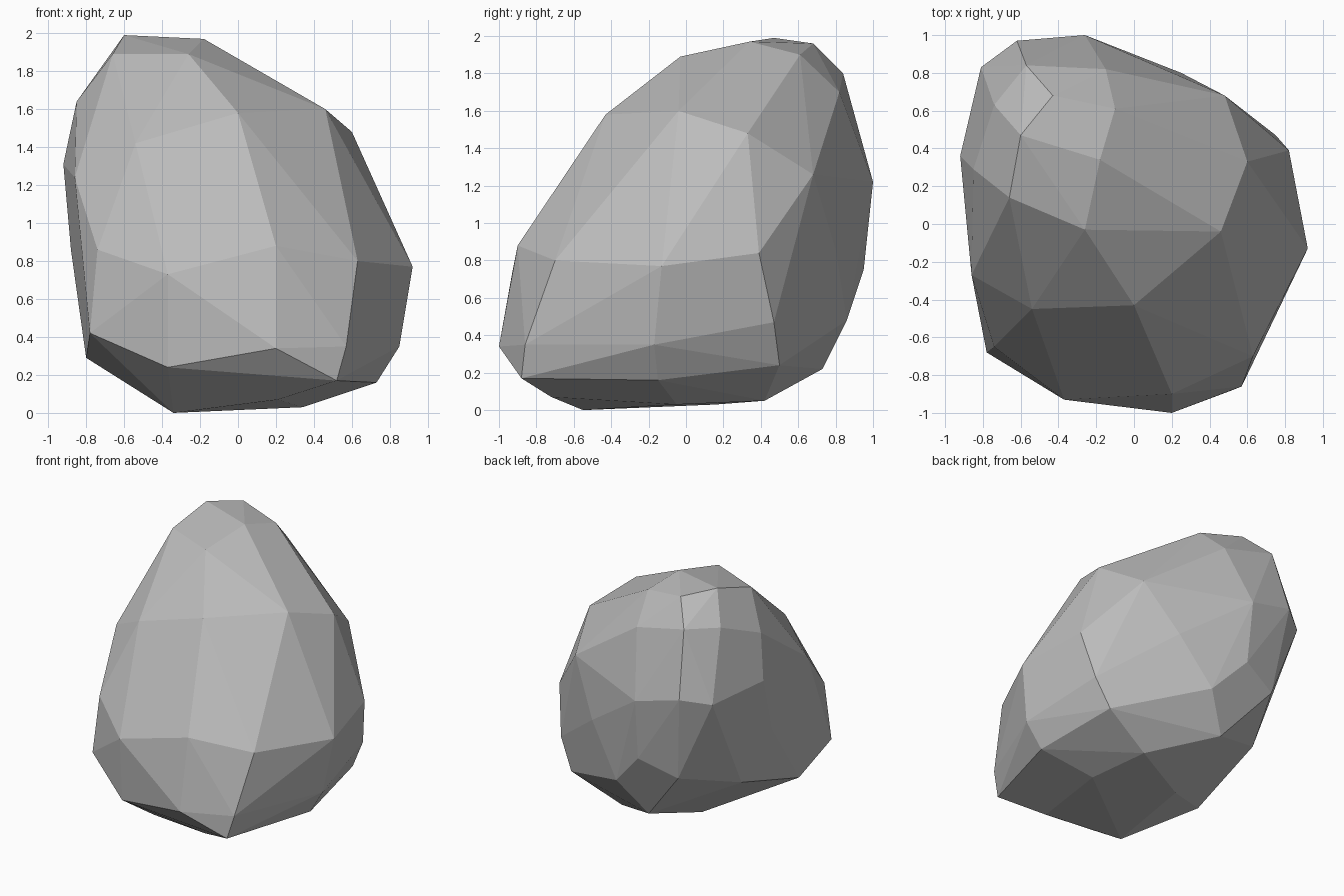
import bpy
import bmesh
from math import radians

# Remove the default cube only
default_cube = bpy.data.objects.get("Cube")
if default_cube:
    bpy.data.objects.remove(default_cube, do_unlink=True)


def make_material(name, colour):
    """Plain single-colour material for viewport and render."""
    material = bpy.data.materials.new(name)
    material.use_nodes = True
    material.diffuse_color = colour
    shader = material.node_tree.nodes["Principled BSDF"]
    shader.inputs["Base Color"].default_value = colour
    shader.inputs["Roughness"].default_value = 0.9
    return material


# Corner rings of the boulder, from the leaning peak down to the foot
crown = [
    (-.6, .47, 1.99), (-.18, .34, 1.97), (-.43, .68, 1.96),
    (-.1, .61, 1.9), (-.26, -.03, 1.89), (-.66, .14, 1.89),
    (-.57, .84, 1.8), (-.15, .82, 1.7), (-.74, .63, 1.78),
]
shoulder = [
    (0, -.43, 1.58), (.46, -.04, 1.6), (.6, .33, 1.48), (.48, .68, 1.26),
    (-.26, 1, 1.22), (-.62, .97, 1.31), (-.81, .83, 1.27),
    (-.92, .36, 1.31), (-.85, .29, 1.64), (-.86, -.27, 1.24),
    (-.54, -.45, 1.42),
]
waist = [
    (-.37, -.93, .73), (.2, -.9, .88), (.63, -.7, .8), (.92, -.13, .77),
    (.82, .39, .84), (.25, .8, .86), (-.25, .95, .75), (-.54, .87, .64),
    (-.88, .2, .86), (-.74, -.65, .86),
]
flank = [
    (-.37, -.9, .24), (.2, -1, .34), (.57, -.86, .35), (.85, -.17, .35),
    (.75, .47, .47), (0, .86, .48), (-.76, .4, .49), (-.8, -.25, .29),
    (-.78, -.68, .42),
]
foot = [
    (.52, -.88, .17), (.73, -.15, .16), (.64, .5, .24), (-.19, .73, .22),
    (.26, .42, .05), (.34, -.05, .03), (.21, -.72, .07), (-.34, -.55, 0),
    (-.25, .16, .03),
]


def build_boulder(name, rings, material):
    """Wrap the corner rings in a tight skin of flat facets."""
    bm = bmesh.new()
    for ring in rings:
        for corner in ring:
            bm.verts.new(corner)
    hull = bmesh.ops.convex_hull(bm, input=bm.verts[:], use_existing_faces=False)

    # Drop any corner that ended up inside the skin
    loose = [v for v in bm.verts if not v.link_faces]
    bmesh.ops.delete(bm, geom=loose, context="VERTS")

    # Merge nearly level triangles into broad facets
    bmesh.ops.dissolve_limit(
        bm,
        angle_limit=radians(5),
        verts=bm.verts[:],
        edges=bm.edges[:],
    )
    bmesh.ops.recalc_face_normals(bm, faces=bm.faces[:])
    for face in bm.faces:
        face.smooth = False

    mesh = bpy.data.meshes.new(name)
    bm.to_mesh(mesh)
    bm.free()
    mesh.materials.append(material)
    boulder = bpy.data.objects.new(name, mesh)
    bpy.context.collection.objects.link(boulder)
    return boulder


stone_grey = make_material("stone_grey", (.5, .5, .5, 1))
build_boulder("boulder", [crown, shoulder, waist, flank, foot], stone_grey)
